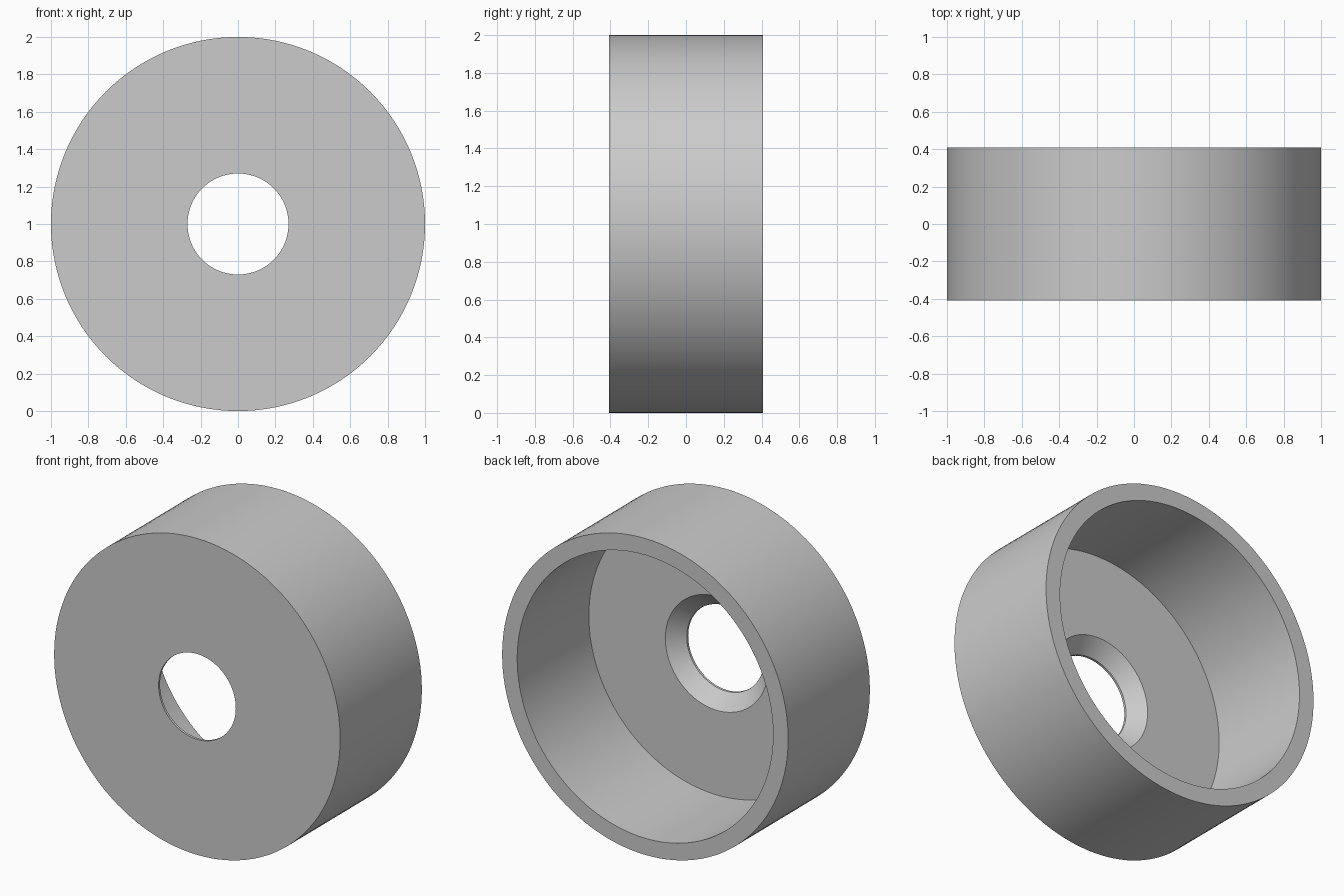
import bpy
import bmesh
from math import pi, radians
from mathutils import Vector

# Remove the default cube
cube = bpy.data.objects.get("Cube")
if cube:
    bpy.data.objects.remove(cube, do_unlink=True)

# Dimensions
OUTER, INNER = 1.0, 0.895        # wall radii
HOLE, SINK = 0.27, 0.36          # bore and countersink radii
FRONT, BACK = -0.408, 0.408      # ends along y
FLOOR = FRONT + 0.1              # inner face of the floor
LIP = FRONT + 0.015              # end of the straight bore
SEGMENTS = 128

# Plain grey material
grey = bpy.data.materials.new("plain grey")
grey.use_nodes = True
colour = (0.6, 0.6, 0.6, 1)
grey.diffuse_color = colour
grey.node_tree.nodes["Principled BSDF"].inputs["Base Color"].default_value = colour

# Closed (radius, y) section of the cup, revolved about the y axis
section = [(HOLE, FRONT), (OUTER, FRONT), (OUTER, BACK),
           (INNER, BACK), (INNER, FLOOR), (SINK, FLOOR), (HOLE, LIP)]
bm = bmesh.new()
verts = [bm.verts.new((r, y, 1)) for r, y in section]
edges = [bm.edges.new((v, verts[i - 1])) for i, v in enumerate(verts)]
bmesh.ops.spin(bm, geom=verts + edges, cent=Vector((0, 0, 1)), axis=Vector((0, 1, 0)),
               angle=2 * pi, steps=SEGMENTS, use_merge=True)
bmesh.ops.remove_doubles(bm, verts=bm.verts, dist=0.0001)
bmesh.ops.recalc_face_normals(bm, faces=bm.faces)

mesh = bpy.data.meshes.new("countersunk_cup")
bm.to_mesh(mesh)
bm.free()
mesh.materials.append(grey)
cup = bpy.data.objects.new("countersunk_cup", mesh)
bpy.context.collection.objects.link(cup)

# Smooth round walls with crisp rims
bpy.ops.object.select_all(action="DESELECT")
cup.select_set(True)
bpy.context.view_layer.objects.active = cup
bpy.ops.object.shade_smooth_by_angle(angle=radians(30))
